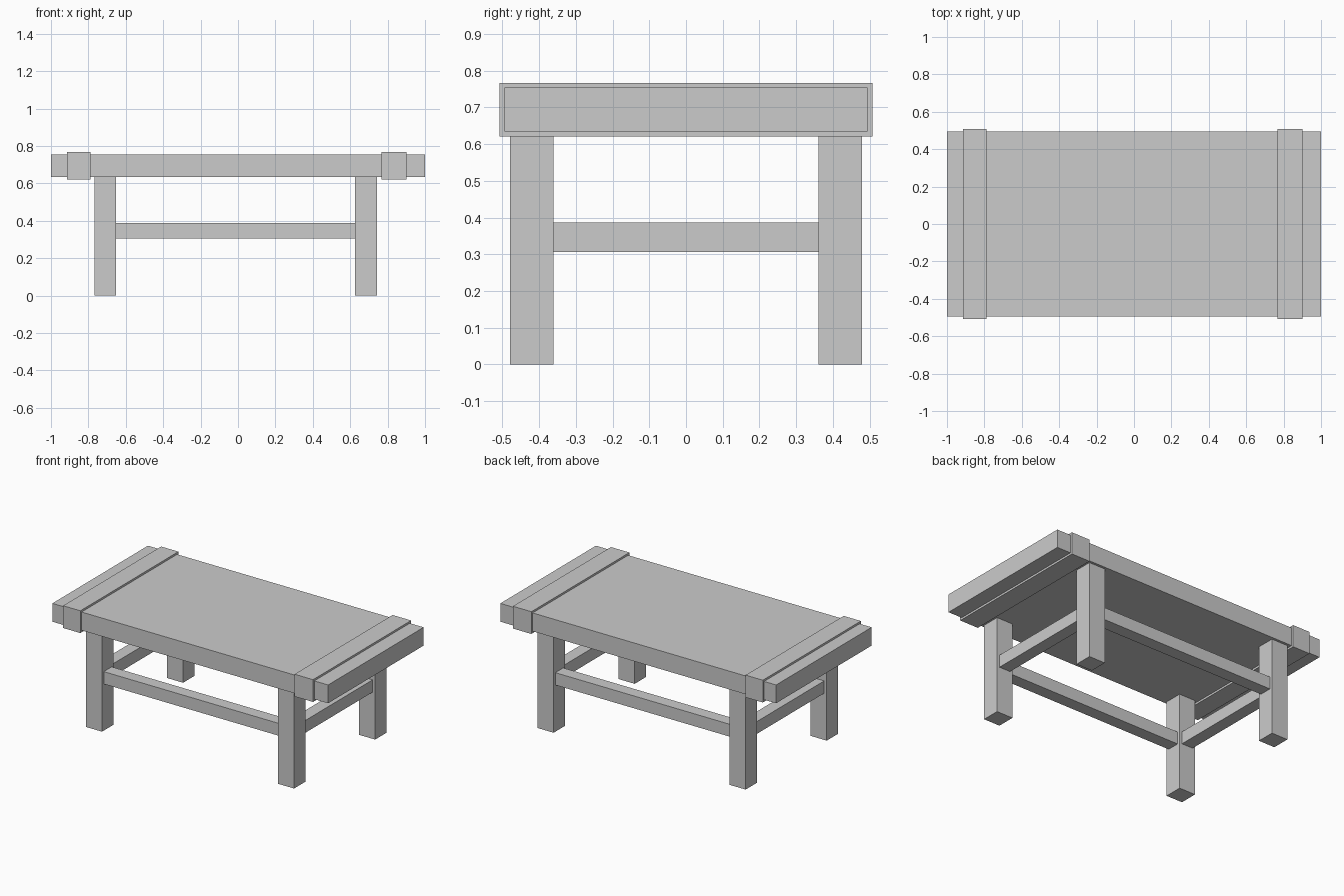
import bpy

if "Cube" in bpy.data.objects:
    bpy.data.objects.remove(bpy.data.objects["Cube"])


def box(name, x, y, z):
    """Box spanning the given (min, max) range on each axis."""
    bpy.ops.mesh.primitive_cube_add(size=1, location=[sum(r) / 2 for r in (x, y, z)])
    ob = bpy.context.object
    ob.name = name
    ob.scale = [r[1] - r[0] for r in (x, y, z)]
    bpy.ops.object.transform_apply(location=False, rotation=False, scale=True)
    return ob


LEG_X = {"left": (-0.768, -0.651), "right": (0.625, 0.742)}
BAND_X = {"left": (-0.913, -0.788), "right": (0.766, 0.900)}
LEG_Y = {"front": (-0.479, -0.361), "back": (0.361, 0.479)}
TOP_Z = (0.634, 0.754)
RAIL_Z = (0.306, 0.387)
RAIL_INSET = 0.018


def inset(r):
    return (r[0] + RAIL_INSET, r[1] - RAIL_INSET)


# Thick slab top
box("table_top", (-1, 1), (-0.495, 0.495), TOP_Z)

for side, x in LEG_X.items():
    # Raised band wrapped around each end of the top
    box(f"{side}_band", BAND_X[side], (-0.508, 0.508), (0.621, 0.767))
    # Short rail between the front and back legs
    box(f"{side}_rail", inset(x), (LEG_Y["front"][1], LEG_Y["back"][0]), RAIL_Z)
    # Square legs
    for end, y in LEG_Y.items():
        box(f"{end}_{side}_leg", x, y, (0, TOP_Z[0]))

# Long rails between the left and right legs
for end, y in LEG_Y.items():
    box(f"{end}_rail", (LEG_X["left"][1], LEG_X["right"][0]), inset(y), RAIL_Z)
